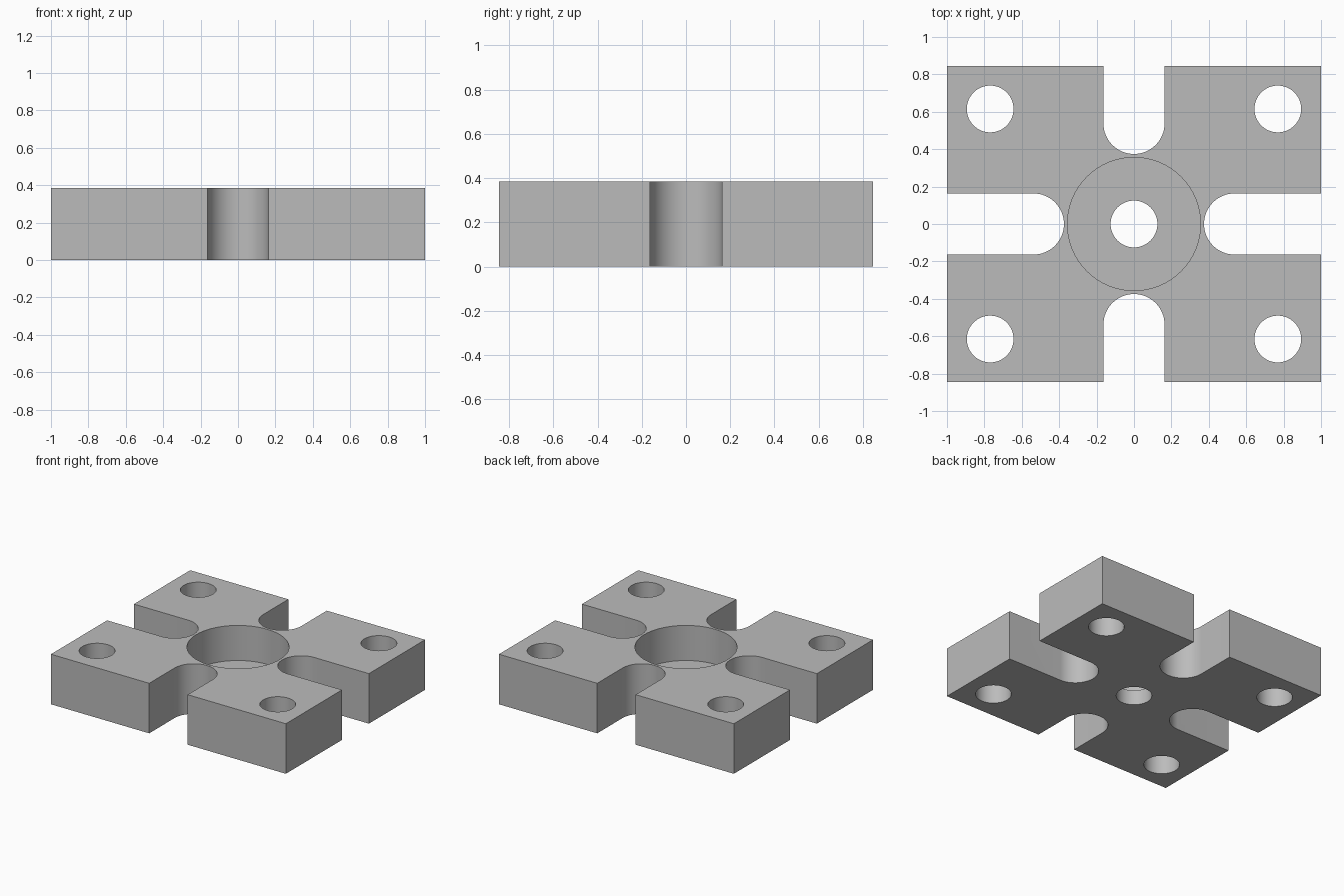
import bpy
import bmesh
from math import cos, sin, pi, radians
from mathutils import Matrix, Vector

cube = bpy.data.objects.get("Cube")
if cube:
    bpy.data.objects.remove(cube, do_unlink=True)

WIDTH, DEPTH, HEIGHT = 2.0, 1.692, 0.385
HOLE_R, BORE_R, SLOT_R = 0.125, 0.356, 0.1635
SLOT_START = 0.538
BORE_FLOOR = 0.115

steel = bpy.data.materials.new("plain_grey")
steel.use_nodes = True
grey = (0.5, 0.5, 0.5, 1)
steel.diffuse_color = grey
steel.node_tree.nodes["Principled BSDF"].inputs["Base Color"].default_value = grey


def arc(cx, cy, r, start, end, steps):
    return [Vector((cx + r * cos(start + (end - start) * i / steps),
                    cy + r * sin(start + (end - start) * i / steps), 0))
            for i in range(steps + 1)]


def circle(cx, cy, r):
    return arc(cx, cy, r, 0, 2 * pi, 64)[:-1]


def prism(bm, outline, z0, z1):
    """Extrude a counter-clockwise outline between two heights."""
    low = [bm.verts.new((p.x, p.y, z0)) for p in outline]
    high = [bm.verts.new((p.x, p.y, z1)) for p in outline]
    bm.faces.new(low[::-1])
    bm.faces.new(high)
    n = len(outline)
    for i in range(n):
        j = (i + 1) % n
        bm.faces.new((low[i], low[j], high[j], high[i]))


def make_object(name, outlines, z0, z1):
    bm = bmesh.new()
    for outline in outlines:
        prism(bm, outline, z0, z1)
    mesh = bpy.data.meshes.new(name)
    bm.to_mesh(mesh)
    bm.free()
    obj = bpy.data.objects.new(name, mesh)
    bpy.context.collection.objects.link(obj)
    return obj


# Rectangular block
x, y = WIDTH / 2, DEPTH / 2
corners = [Vector((a * x, b * y, 0)) for a, b in ((-1, -1), (1, -1), (1, 1), (-1, 1))]
plate = make_object("slotted_plate", [corners], 0, HEIGHT)
plate.data.materials.append(steel)

# Round-ended slots, one from each side
slot = arc(SLOT_START, 0, SLOT_R, pi / 2, 3 * pi / 2, 32)
slot += [Vector((1.3, -SLOT_R, 0)), Vector((1.3, SLOT_R, 0))]
through = [[Matrix.Rotation(k * pi / 2, 3, "Z") @ p for p in slot] for k in range(4)]

# Corner holes and centre hole
through += [circle(a * 0.769, b * 0.615, HOLE_R) for a in (-1, 1) for b in (-1, 1)]
through.append(circle(0, 0, HOLE_R))

# Cut the through openings, then the wide centre recess
cutters = [
    make_object("through_cutter", through, -0.2, HEIGHT + 0.2),
    make_object("recess_cutter", [circle(0, 0, BORE_R)], BORE_FLOOR, HEIGHT + 0.2),
]
bpy.ops.object.select_all(action="DESELECT")
plate.select_set(True)
bpy.context.view_layer.objects.active = plate
for cutter in cutters:
    cutter.hide_render = True
    cutter.data.materials.append(steel)
    mod = plate.modifiers.new(cutter.name, "BOOLEAN")
    mod.operation = "DIFFERENCE"
    mod.solver = "EXACT"
    mod.object = cutter
    bpy.ops.object.modifier_apply(modifier=mod.name)
    bpy.data.objects.remove(cutter, do_unlink=True)

bpy.ops.object.shade_smooth_by_angle(angle=radians(30))
